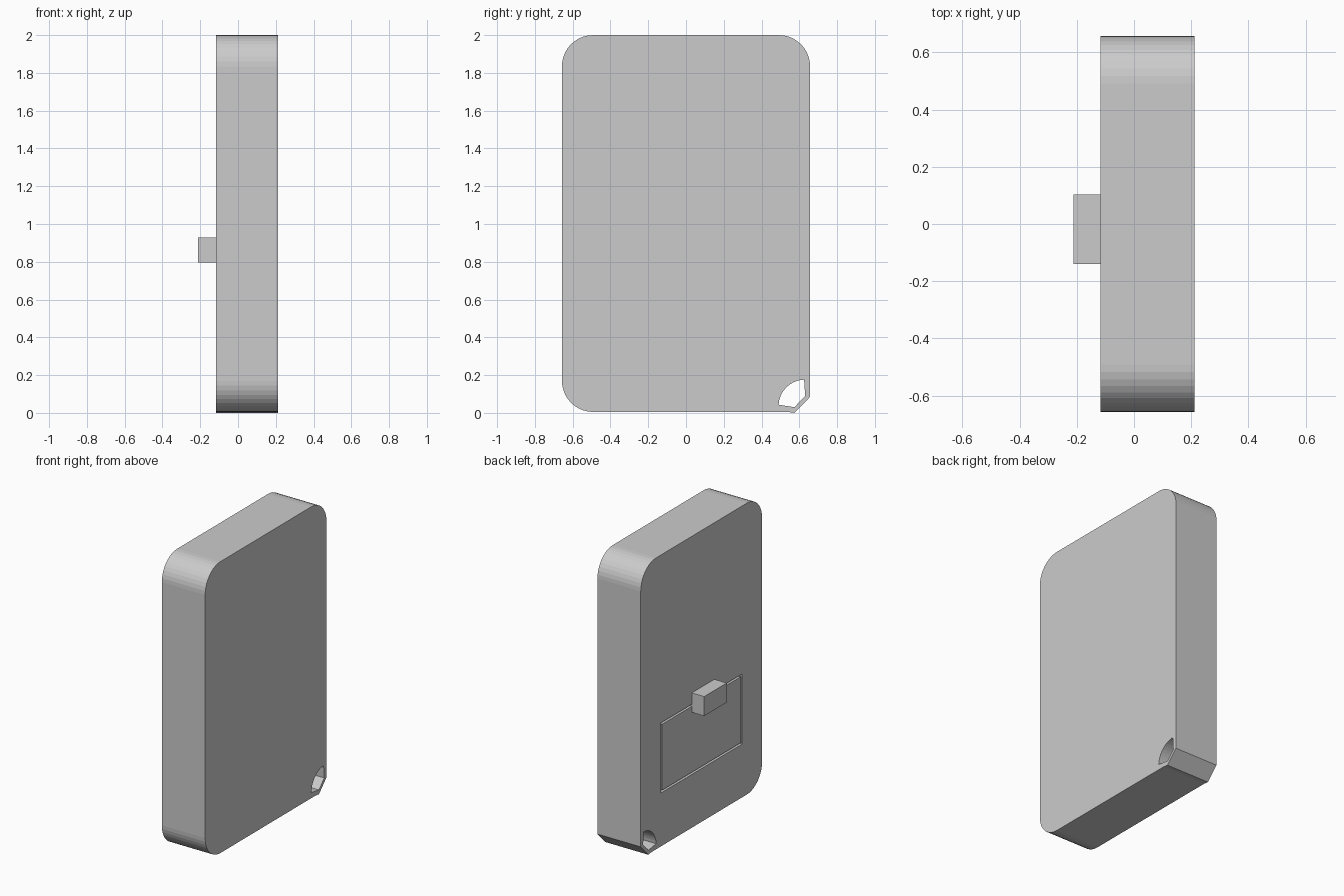
import bpy
import bmesh
from math import cos, sin, radians

cube = bpy.data.objects.get("Cube")
if cube:
    bpy.data.objects.remove(cube, do_unlink=True)

grey = bpy.data.materials.new("light grey")
grey.use_nodes = True
colour = (0.6, 0.6, 0.6, 1)
grey.diffuse_color = colour
grey.node_tree.nodes["Principled BSDF"].inputs["Base Color"].default_value = colour

BACK, FRONT = -0.117, 0.211      # thickness of the case along x
SIDE, LOW, HIGH = 0.657, 0.005, 2.0
RADIUS = 0.165


def arc(cy, cz, radius, start, end, steps=10):
    """Points of an arc in the y-z plane."""
    angles = [radians(start + (end - start) * i / steps) for i in range(steps + 1)]
    return [(cy + radius * cos(a), cz + radius * sin(a)) for a in angles]


def rect(y0, y1, z0, z1):
    return [(y0, z0), (y1, z0), (y1, z1), (y0, z1)]


def prism(name, outline, x0, x1):
    """Extrude a y-z outline along x."""
    bm = bmesh.new()
    face = bm.faces.new([bm.verts.new((x0, y, z)) for y, z in outline])
    moved = bmesh.ops.extrude_face_region(bm, geom=[face])["geom"]
    verts = [v for v in moved if isinstance(v, bmesh.types.BMVert)]
    bmesh.ops.translate(bm, verts=verts, vec=(x1 - x0, 0, 0))
    bmesh.ops.recalc_face_normals(bm, faces=bm.faces)
    mesh = bpy.data.meshes.new(name)
    bm.to_mesh(mesh)
    bm.free()
    mesh.materials.append(grey)
    obj = bpy.data.objects.new(name, mesh)
    bpy.context.collection.objects.link(obj)
    return obj


def cut(target, cutter):
    """Subtract the cutter, then discard it."""
    mod = target.modifiers.new("cut", 'BOOLEAN')
    mod.operation = 'DIFFERENCE'
    mod.solver = 'EXACT'
    mod.object = cutter
    cutter.hide_render = True
    bpy.context.view_layer.objects.active = target
    bpy.ops.object.modifier_apply(modifier=mod.name)
    bpy.data.objects.remove(cutter, do_unlink=True)


# Case: three round corners and one clipped corner
inner = SIDE - RADIUS
outline = arc(inner, HIGH - RADIUS, RADIUS, 0, 90)
outline += arc(-inner, HIGH - RADIUS, RADIUS, 90, 180)
outline += arc(-inner, LOW + RADIUS, RADIUS, 180, 270)
outline += [(0.54, LOW), (0.575, 0), (SIDE, 0.085)]
case = prism("case", outline, BACK, FRONT)

# Strap hole through the clipped corner
hole = arc(0.63, 0.036, 0.14, 92, 177) + [(0.574, 0.03), (0.631, 0.09)]
cut(case, prism("strap_hole_cutter", hole, BACK - 0.1, FRONT + 0.1))

# Panel seated in a shallow pocket, leaving a narrow gap around it
GAP = 0.014
cut(case, prism("panel_pocket_cutter", rect(-0.44, 0.44, 0.37, 0.85), BACK - 0.1, BACK + 0.03))
prism("panel", rect(-0.44 + GAP, 0.44 - GAP, 0.37 + GAP, 0.85 - GAP), BACK, BACK + 0.03)

# Tab across the top edge of the panel
prism("tab", rect(-0.14, 0.104, 0.795, 0.928), -0.211, BACK + 0.01)
